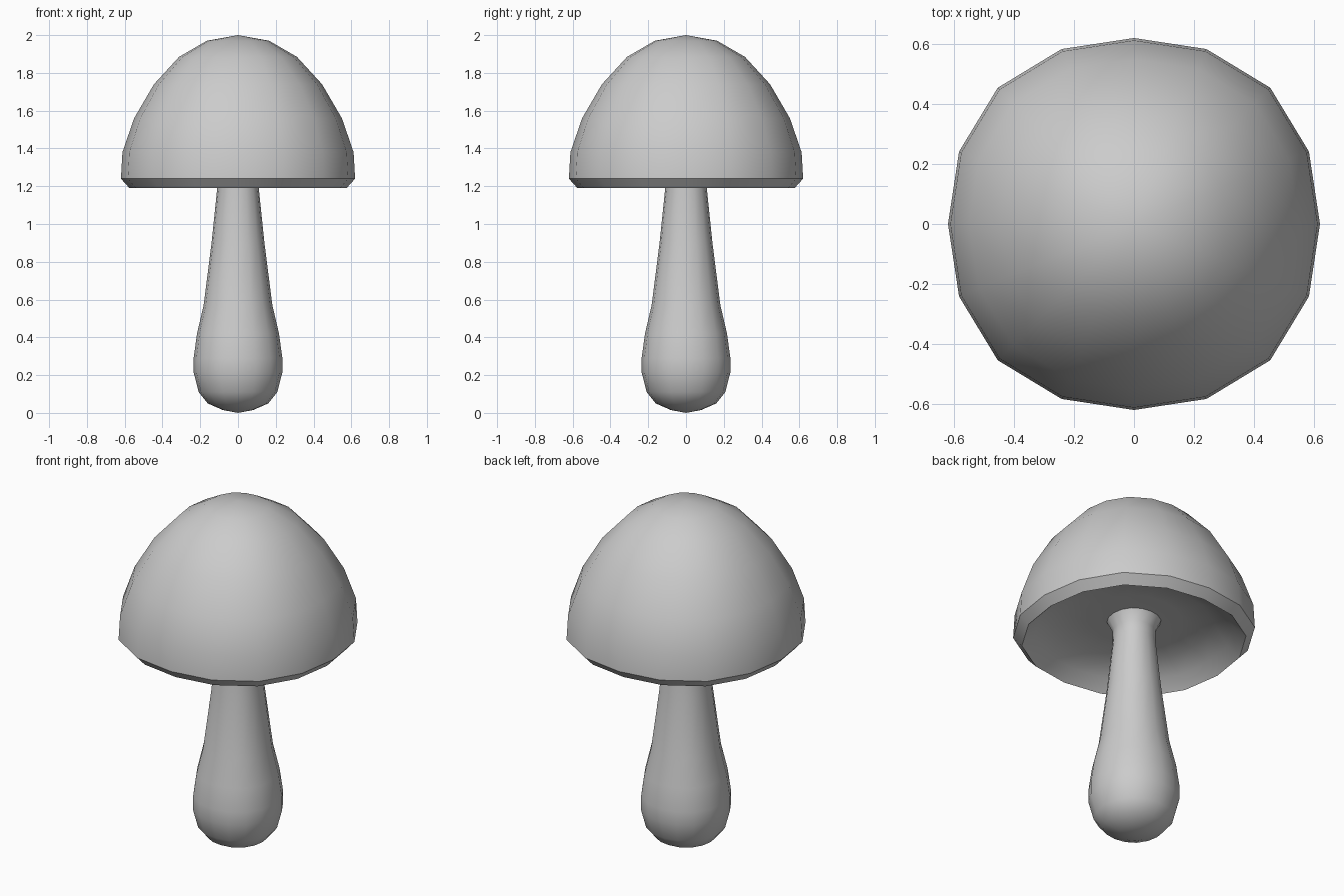
import bpy, bmesh
from math import cos, sin, tau

if "Cube" in bpy.data.objects:
    bpy.data.objects.remove(bpy.data.objects["Cube"])

SIDES = 16


def lathe(name, profile, swell):
    """Spin a (radius, z) profile; swell rounds it slightly toward a square."""
    bm = bmesh.new()
    rings = []
    for r, z in profile:
        if r == 0:
            rings.append([bm.verts.new((0, 0, z))] * SIDES)
            continue
        ring = []
        for i in range(SIDES):
            a = tau * i / SIDES
            k = r * (1 + swell * (1 - cos(4 * a)) / 2)
            ring.append(bm.verts.new((k * cos(a), k * sin(a), z)))
        rings.append(ring)
    for low, high in zip(rings, rings[1:]):
        for i in range(SIDES):
            j = (i + 1) % SIDES
            bm.faces.new(dict.fromkeys((low[i], low[j], high[j], high[i])))
    bmesh.ops.recalc_face_normals(bm, faces=bm.faces)
    mesh = bpy.data.meshes.new(name)
    bm.to_mesh(mesh)
    bm.free()
    obj = bpy.data.objects.new(name, mesh)
    bpy.context.collection.objects.link(obj)
    bpy.ops.object.select_all(action='DESELECT')
    obj.select_set(True)
    bpy.context.view_layer.objects.active = obj
    bpy.ops.object.shade_smooth_by_angle(angle=0.66)
    return obj


# Domed cap with bevelled rim and hollow underside
lathe("cap", [(0, 1.32), (0.11, 1.31), (0.25, 1.32), (0.40, 1.30),
              (0.51, 1.25), (0.575, 1.19), (0.62, 1.24), (0.612, 1.38),
              (0.55, 1.56), (0.445, 1.74), (0.312, 1.885), (0.165, 1.97),
              (0, 2.0)], 0.036)

# Tapered stem with a bulbous foot
lathe("stem", [(0, 0), (0.08, 0.015), (0.16, 0.05), (0.208, 0.11),
               (0.235, 0.215), (0.235, 0.29), (0.217, 0.42), (0.182, 0.57),
               (0.14, 0.90), (0.11, 1.19), (0.11, 1.25), (0.14, 1.31),
               (0, 1.32)], 0.03)
